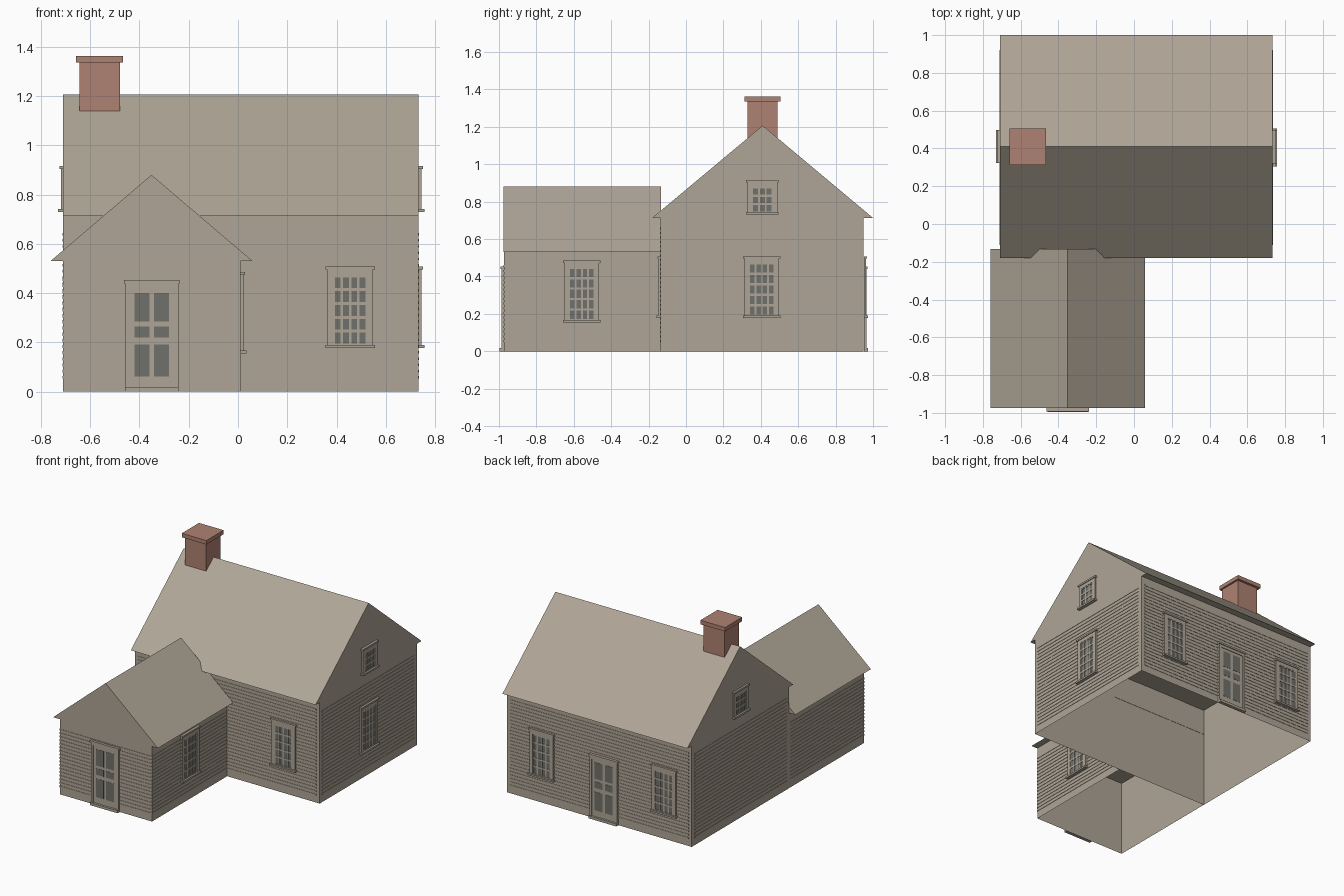
import bpy, bmesh
from math import radians
from mathutils import Matrix

cube = bpy.data.objects.get("Cube")
if cube:
    bpy.data.objects.remove(cube, do_unlink=True)


def material(name, rgb):
    m = bpy.data.materials.new(name)
    m.use_nodes = True
    m.diffuse_color = (*rgb, 1)
    m.node_tree.nodes["Principled BSDF"].inputs["Base Color"].default_value = (*rgb, 1)
    return m


TAN = material("weathered_tan", (0.427, 0.378, 0.306))
BRICK = material("brick_red", (0.43, 0.222, 0.168))
GLASS = material("grey_glass", (0.16, 0.163, 0.145))
MATS = [TAN, BRICK, GLASS]
WALL, RED, PANE = range(3)


def box(bm, x, y, z, mat=WALL):
    """Axis-aligned box from three (low, high) ranges."""
    size = [b - a for a, b in (x, y, z)]
    mid = [(a + b) / 2 for a, b in (x, y, z)]
    geo = bmesh.ops.create_cube(bm, size=1, matrix=Matrix.Translation(mid) @ Matrix.Diagonal((*size, 1)))
    for f in {f for v in geo["verts"] for f in v.link_faces}:
        f.material_index = mat


def finish(name, bm, turn=0, origin=(0, 0, 0)):
    mesh = bpy.data.meshes.new(name)
    bm.to_mesh(mesh)
    bm.free()
    for m in MATS:
        mesh.materials.append(m)
    ob = bpy.data.objects.new(name, mesh)
    ob.matrix_world = Matrix.Translation(origin) @ Matrix.Rotation(radians(turn), 4, "Z")
    bpy.context.collection.objects.link(ob)


def walls(name, x, y, z):
    """Four walls, open at the floor and under the roof."""
    bm = bmesh.new()
    box(bm, x, y, z)
    bm.normal_update()
    bmesh.ops.delete(bm, geom=[f for f in bm.faces if abs(f.normal.z) > 0.5], context="FACES_ONLY")
    finish(name, bm)


def roof(name, points, vector):
    """Solid gabled roof: a triangle swept along the ridge."""
    bm = bmesh.new()
    face = bm.faces.new([bm.verts.new(p) for p in points])
    geo = bmesh.ops.extrude_face_region(bm, geom=[face])["geom"]
    bmesh.ops.translate(bm, vec=vector, verts=[g for g in geo if isinstance(g, bmesh.types.BMVert)])
    bmesh.ops.recalc_face_normals(bm, faces=bm.faces)
    finish(name, bm)


# Parts on a wall are built facing -y, then turned to the wall's side
FRONT, EAST, BACK, WEST = 0, 90, 180, 270
SKIN = -0.0005  # back of every applied part, just outside the wall


def siding(name, turn, origin, width, z0, z1, rows):
    """Thin clapboard battens at an even pitch."""
    bm = bmesh.new()
    pitch = (z1 - z0) / rows
    for i in range(rows):
        z = z0 + i * pitch
        box(bm, (-width / 2, width / 2), (-0.003, SKIN), (z, z + 0.01))
    finish(name, bm, turn, origin)


def window(name, turn, origin, width, height, cols, rows):
    bm = bmesh.new()
    w, rim = width / 2 - 0.007, 0.026
    top = height - 0.012
    # casing, sill and head moulding
    for s in (-1, 1):
        box(bm, sorted((s * w, s * (w - rim))), (-0.013, SKIN), (0.01, top))
    box(bm, (-w + rim, w - rim), (-0.013, SKIN), (top - rim, top))
    box(bm, (-w - 0.007, w + 0.007), (-0.024, SKIN), (0, 0.012))
    box(bm, (-w - 0.007, w + 0.007), (-0.018, SKIN), (top, height))
    # glass behind a grid of glazing bars
    gw, g0, g1 = w - rim, 0.012, top - rim
    box(bm, (-gw, gw), (-0.008, SKIN), (g0, g1), PANE)
    for i in range(cols + 1):
        x = -gw + 2 * gw * i / cols
        box(bm, (x - 0.005, x + 0.005), (-0.011, SKIN), (g0, g1))
    for i in range(rows + 1):
        z = g0 + (g1 - g0) * i / rows
        box(bm, (-gw, gw), (-0.0112, SKIN), (z - 0.006, z + 0.006))
    finish(name, bm, turn, origin)


def door(name, turn, origin):
    bm = bmesh.new()
    for s in (-1, 1):
        box(bm, sorted((s * 0.108, s * 0.091)), (-0.014, SKIN), (0, 0.44))
    box(bm, (-0.091, 0.091), (-0.014, SKIN), (0.42, 0.44))
    box(bm, (-0.113, 0.113), (-0.02, SKIN), (0.44, 0.453))
    box(bm, (-0.108, 0.108), (-0.024, SKIN), (0, 0.018))
    box(bm, (-0.091, 0.091), (-0.009, SKIN), (0.018, 0.42))
    # six panels
    for z in ((0.062, 0.192), (0.22, 0.265), (0.285, 0.4)):
        for x in ((-0.07, -0.01), (0.01, 0.07)):
            box(bm, x, (-0.0105, -0.005), z, PANE)
    finish(name, bm, turn, origin)


# Main house
walls("main_walls", (-0.71, 0.732), (-0.135, 0.95), (0, 0.713))
roof("main_roof", [(-0.71, -0.181, 0.713), (-0.71, 1.0, 0.713), (-0.71, 0.41, 1.207)], (1.442, 0, 0))

# Front wing
walls("wing_walls", (-0.71, 0.01), (-0.972, -0.136), (0, 0.531))
roof("wing_roof", [(-0.76, -0.975, 0.531), (0.058, -0.975, 0.531), (-0.351, -0.975, 0.88)], (0, 0.842, 0))

# Chimney with cap
bm = bmesh.new()
box(bm, (-0.643, -0.478), (0.328, 0.488), (1.0, 1.335), RED)
box(bm, (-0.658, -0.466), (0.313, 0.505), (1.335, 1.363), RED)
finish("chimney", bm)

# Clapboards
siding("main_siding_front", FRONT, (0.008, -0.135, 0), 1.395, 0.05, 0.675, 26)
siding("main_siding_back", BACK, (0.01, 0.95, 0), 1.395, 0.05, 0.675, 26)
siding("main_siding_east", EAST, (0.732, 0.405, 0), 1.03, 0.053, 0.66, 24)
siding("main_siding_west", WEST, (-0.71, 0.405, 0), 1.03, 0.053, 0.66, 24)
siding("wing_siding_front", FRONT, (-0.35, -0.972, 0), 0.72, 0.05, 0.475, 17)
siding("wing_siding_east", EAST, (0.01, -0.557, 0), 0.83, 0.053, 0.475, 17)
siding("wing_siding_west", WEST, (-0.71, -0.557, 0), 0.83, 0.053, 0.475, 17)

# Windows
for name, turn, origin in (
    ("front_window", FRONT, (0.455, -0.135, 0.178)),
    ("east_window", EAST, (0.732, 0.405, 0.178)),
    ("back_window_east", BACK, (0.455, 0.95, 0.178)),
    ("back_window_west", BACK, (-0.5, 0.95, 0.178)),
    ("wing_window", EAST, (0.01, -0.557, 0.155)),
):
    window(name, turn, origin, 0.2, 0.33, 4, 5)
window("gable_window_east", EAST, (0.732, 0.408, 0.73), 0.175, 0.185, 3, 3)
window("gable_window_west", WEST, (-0.706, 0.41, 0.73), 0.175, 0.185, 3, 3)

# Doors
door("wing_door", FRONT, (-0.35, -0.972, 0))
door("back_door", BACK, (-0.03, 0.95, 0))
